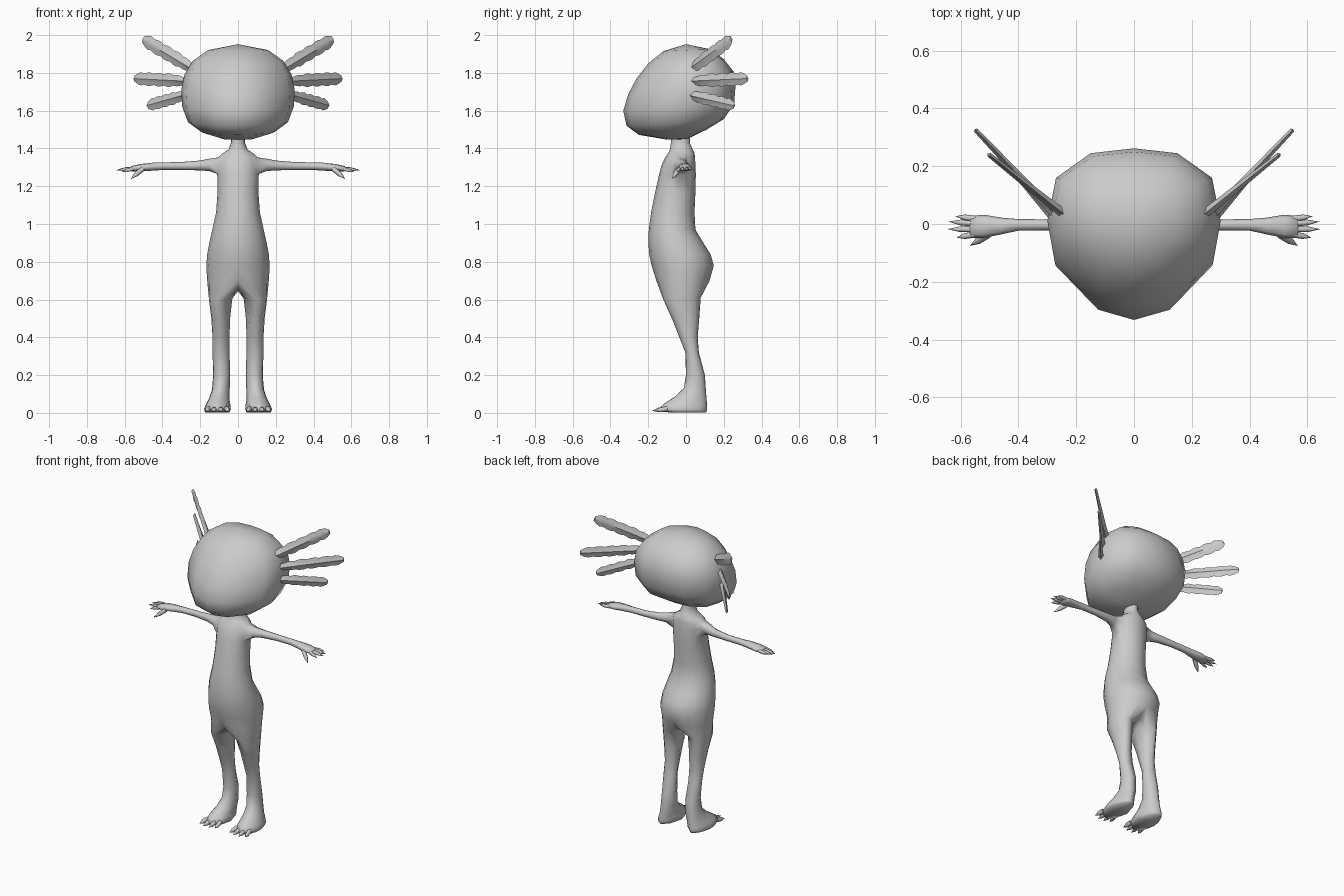
import bpy, bmesh, math
from mathutils import Vector

if "Cube" in bpy.data.objects:
    bpy.data.objects.remove(bpy.data.objects["Cube"])

skin = bpy.data.materials.new("plain grey")
skin.diffuse_color = (0.6, 0.6, 0.6, 1)
skin.use_nodes = True
skin.node_tree.nodes["Principled BSDF"].inputs["Base Color"].default_value = skin.diffuse_color


def finish(bm, name, mirror=True, angle=60):
    bmesh.ops.recalc_face_normals(bm, faces=bm.faces[:])
    me = bpy.data.meshes.new(name)
    bm.to_mesh(me)
    bm.free()
    me.materials.append(skin)
    ob = bpy.data.objects.new(name, me)
    bpy.context.collection.objects.link(ob)
    bpy.ops.object.select_all(action='DESELECT')
    ob.select_set(True)
    bpy.context.view_layer.objects.active = ob
    bpy.ops.object.shade_smooth_by_angle(angle=math.radians(angle))
    if mirror:
        mod = ob.modifiers.new("mirror", 'MIRROR')
        mod.use_clip = True
    return ob


def ring(bm, pts):
    return [bm.verts.new(p) for p in pts]


def bridge(bm, a, b, closed=True, skip=()):
    n = len(a)
    for i in range(n if closed else n - 1):
        if i not in skip:
            j = (i + 1) % n
            bm.faces.new((a[i], a[j], b[j], b[i]))


def cap(bm, loop, point):
    c = bm.verts.new(point)
    for i in range(len(loop)):
        bm.faces.new((loop[i], loop[(i + 1) % len(loop)], c))


def spike(bm, base, tip, r, sides=6):
    """Tapered digit with a pointed claw end."""
    base, tip = Vector(base), Vector(tip)
    d = (tip - base).normalized()
    u = d.cross(Vector((0, 0, 1))).normalized()
    v = u.cross(d)
    loops = []
    for t, s in ((0, 1), (0.55, 0.9), (0.75, 0.5)):
        c = base.lerp(tip, t)
        loops.append(ring(bm, [c + (u * math.cos(k * math.tau / sides)
                                    + v * math.sin(k * math.tau / sides)) * r * s
                               for k in range(sides)]))
    for a, b in zip(loops, loops[1:]):
        bridge(bm, a, b)
    cap(bm, loops[-1], tip)
    cap(bm, loops[0], base)


# Head: faceted rings, each (front y, front z, back y, back z, half width)
half = [(0, 1), (.5, .94), (.9, .64), (1, .115), (.92, -.36), (.42, -.88), (0, -1)]
section = half + [(-x, t) for x, t in half[-2:0:-1]]
head_rings = [(-.10, 1.447, .01, 1.452, .08), (-.25, 1.472, .11, 1.50, .195),
              (-.315, 1.52, .20, 1.555, .265), (-.332, 1.60, .255, 1.635, .295),
              (-.305, 1.69, .262, 1.73, .30), (-.262, 1.77, .25, 1.81, .283),
              (-.20, 1.85, .20, 1.873, .24), (-.12, 1.915, .13, 1.925, .16)]
bm = bmesh.new()
loops = []
for yf, zf, yb, zb, w in head_rings:
    loops.append(ring(bm, [(x * w, (yf + yb) / 2 + t * (yb - yf) / 2,
                            (zf + zb) / 2 + t * (zb - zf) / 2) for x, t in section]))
for a, b in zip(loops, loops[1:]):
    bridge(bm, a, b)
cap(bm, loops[-1], (0, .0, 1.952))
cap(bm, loops[0], (0, -.05, 1.445))
finish(bm, "head", mirror=False)

# Body half: torso arcs, each (z, front y, back y, half width)
torso = [(1.48, -.08, .02, .036), (1.43, -.08, .02, .037), (1.395, -.085, .035, .05),
         (1.375, -.095, .045, .08), (1.352, -.11, .048, .106), (1.31, -.13, .05, .113),
         (1.265, -.142, .052, .11), (1.17, -.163, .05, .108), (1.06, -.185, .045, .116),
         (.97, -.197, .05, .136), (.90, -.199, .092, .152), (.84, -.195, .13, .163),
         (.78, -.182, .147, .168), (.70, -.157, .125, .163)]
arc = [math.radians(-90 + 22.5 * i) for i in range(9)]
bm = bmesh.new()
rows = []
for z, yf, yb, w in torso:
    rows.append(ring(bm, [(w * math.cos(a) if 0 < i < 8 else 0,
                           (yf + yb) / 2 + (yb - yf) / 2 * math.sin(a), z)
                          for i, a in enumerate(arc)]))
for k, (a, b) in enumerate(zip(rows, rows[1:])):
    bridge(bm, a, b, closed=False, skip=(3, 4) if k in (4, 5) else ())

# Arm and palm grown out of the shoulder opening: (x, y, z, y radius, z radius)
A, B, C = rows[4:7]
prev = [A[3], A[4], A[5], B[5], C[5], C[4], C[3], B[3]]
for x, y, z, ry, rz in [(.15, -.026, 1.313, .033, .033), (.20, -.012, 1.31, .025, .026),
                        (.30, -.003, 1.307, .019, .021), (.40, -.003, 1.306, .020, .020),
                        (.46, -.007, 1.303, .029, .021), (.52, -.008, 1.298, .040, .019),
                        (.565, -.010, 1.293, .038, .014)]:
    angles = [math.radians(135 - 45 * k) for k in range(8)]
    cur = ring(bm, [(x, y + ry * math.cos(a), z + rz * math.sin(a)) for a in angles])
    bridge(bm, prev, cur)
    prev = cur
cap(bm, prev, (.572, -.01, 1.292))

# Leg and foot: (inner x, outer x, front y, front z, back y, back z)
crotch = ring(bm, [(0, .06, .655), (0, -.015, .645), (0, -.09, .655)])
prev = rows[-1] + crotch
leg_angles = arc + [math.radians(135 + 45 * k) for k in range(3)]
for x0, x1, yf, zf, yb, zb in [
        (.03, .154, -.12, .60, .078, .61), (.042, .141, -.075, .50, .07, .50),
        (.045, .135, -.035, .40, .062, .40), (.045, .135, -.004, .32, .068, .32),
        (.041, .131, .0, .20, .10, .20), (.044, .138, -.012, .13, .106, .11),
        (.045, .155, -.06, .085, .110, .06), (.040, .172, -.118, .048, .112, .032),
        (.038, .180, -.142, .024, .112, .014), (.045, .174, -.132, .004, .106, .002)]:
    pts = []
    for a in leg_angles:
        s = math.sin(a)
        taper = 1 - .18 * max(0, s) if zf < .1 else 1
        pts.append(((x0 + x1) / 2 + (x1 - x0) / 2 * math.cos(a) * taper,
                    (yf + yb) / 2 + (yb - yf) / 2 * s, (zf + zb) / 2 + (zb - zf) / 2 * s))
    cur = ring(bm, pts)
    bridge(bm, prev, cur)
    prev = cur
cap(bm, prev, (.11, -.01, .002))
finish(bm, "body", angle=80)

# Fingers and thumb
bm = bmesh.new()
for y0, tip in [(.018, (.618, .027, 1.293)), (.002, (.642, .008, 1.288)),
                (-.018, (.645, -.018, 1.284)), (-.036, (.615, -.047, 1.276))]:
    spike(bm, (.55, y0, 1.294), tip, .011)
spike(bm, (.505, -.035, 1.292), (.568, -.076, 1.238), .014)
finish(bm, "fingers")

# Toes
bm = bmesh.new()
for x, y in [(.062, -.165), (.092, -.182), (.124, -.182), (.155, -.165)]:
    spike(bm, (x, -.10, .022), (x + (x - .10) * .25, y, .011), .015)
finish(bm, "toes")

# Gill fronds: lens-shaped stalks with ruffled edges
fronds = [((.20, .0, 1.80), (.502, .24, 1.978), .038),
          ((.24, .0, 1.755), (.548, .325, 1.77), .035),
          ((.25, -.01, 1.69), (.478, .255, 1.627), .033)]
bm = bmesh.new()
for start, end, width in fronds:
    start, end = Vector(start), Vector(end)
    d = (end - start).normalized()
    side = d.cross(Vector((0, 0, 1))).normalized()
    up = side.cross(d)
    prev, steps = None, 18
    for k in range(steps + 1):
        t = k / steps
        w = width * min(1, .5 + 1.3 * t) * (1 if k % 3 else .84)
        w *= 1 if t < .9 else 1 - 4.5 * (t - .9)
        thick = .017 - .009 * t
        lens = [(w, 0), (.45 * w, .4 * thick), (0, thick), (-.45 * w, .4 * thick),
                (-w, 0), (-.45 * w, -.4 * thick), (0, -thick), (.45 * w, -.4 * thick)]
        c = start.lerp(end, t)
        cur = ring(bm, [c + up * u + side * s for u, s in lens])
        if prev:
            bridge(bm, prev, cur)
        else:
            cap(bm, cur, start)
        prev = cur
    cap(bm, prev, end + d * .004)
finish(bm, "gill_fronds", angle=40)
